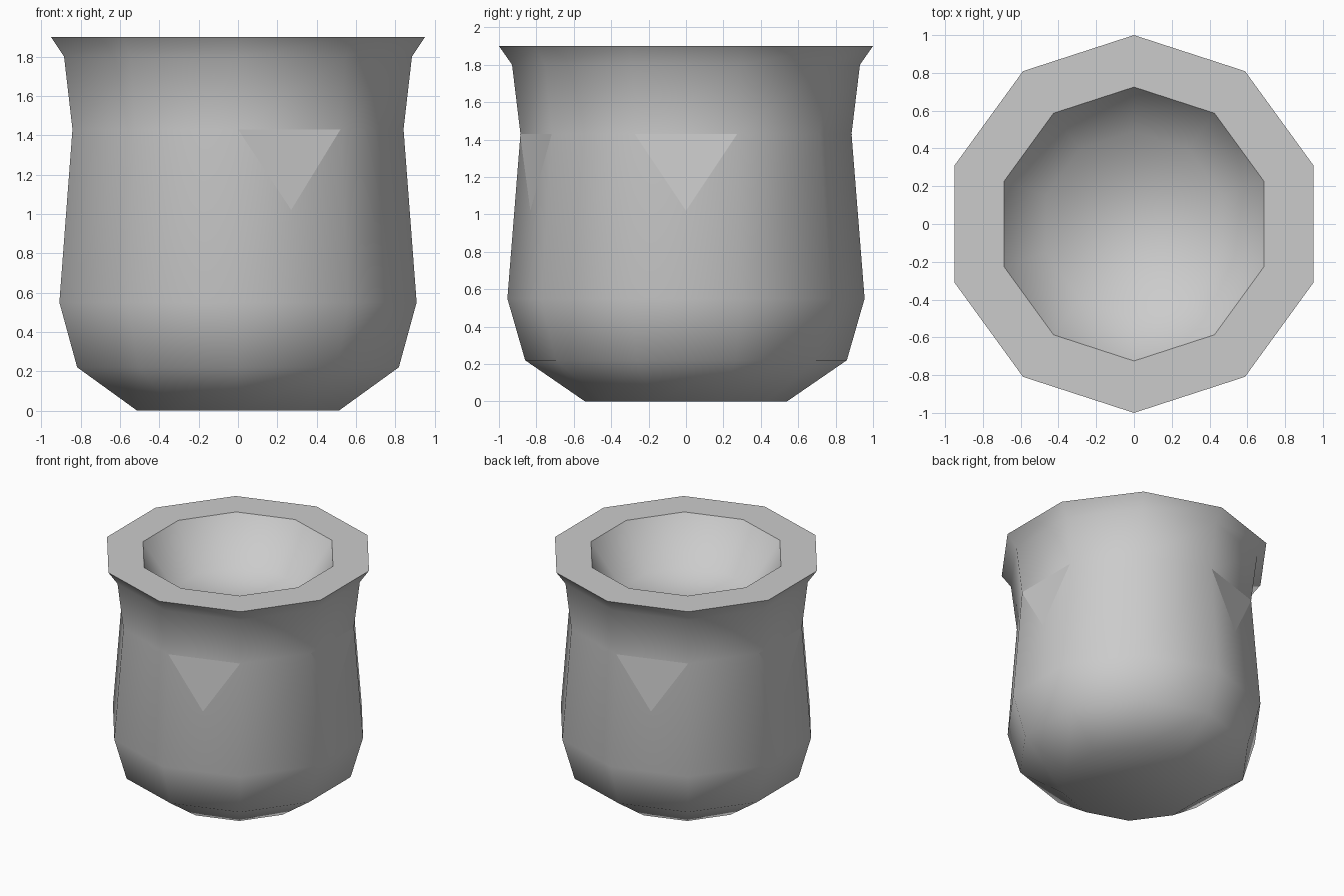
import bpy, bmesh
from math import sin, cos, radians

if "Cube" in bpy.data.objects:
    bpy.data.objects.remove(bpy.data.objects["Cube"])

SIDES = 10
# (radius, height) from the foot, up the outside, over the rim, down to the inner floor
PROFILE = [(0.54, 0), (0.86, 0.22), (0.955, 0.55), (0.885, 1.43), (0.93, 1.80),
           (1.0, 1.9), (0.725, 1.9), (0.49, 1.56)]


def point(radius, z, degrees):
    a = radians(degrees)
    return (radius * cos(a), radius * sin(a), z)


def add_object(name, bm):
    mesh = bpy.data.meshes.new(name)
    bm.to_mesh(mesh)
    bm.free()
    obj = bpy.data.objects.new(name, mesh)
    bpy.context.collection.objects.link(obj)
    return obj


# Ten-sided pot body with a shallow bowl
bm = bmesh.new()
rings = [[bm.verts.new(point(r, z, 90 + 360 / SIDES * i)) for i in range(SIDES)]
         for r, z in PROFILE]
for low, high in zip(rings, rings[1:]):
    for i in range(SIDES):
        j = (i + 1) % SIDES
        bm.faces.new((low[i], low[j], high[j], high[i]))
bm.faces.new(rings[0][::-1])
bm.faces.new(rings[-1])
bmesh.ops.recalc_face_normals(bm, faces=bm.faces)
for f in bm.faces:
    f.smooth = True
# Crisp edges on both sides of the flat rim
for ring in rings[5:7]:
    for i in range(SIDES):
        bm.edges.get((ring[i], ring[(i + 1) % SIDES])).smooth = False
add_object("pot_body", bm)

# Thin flat triangles lying on the side panels
bm = bmesh.new()
lift = 0.002
for angle in (-72, 0, 108, 180):
    tip_radius = 0.918 * cos(radians(18)) + lift
    corners = [point(0.885 + lift, 1.43, angle - 18),
               point(0.885 + lift, 1.43, angle + 18),
               point(tip_radius, 1.02, angle)]
    bm.faces.new([bm.verts.new(c) for c in (corners[0], corners[1], corners[2])])
    bm.faces.ensure_lookup_table()
    if bm.faces[-1].normal.dot(bm.faces[-1].calc_center_median()) < 0:
        bm.faces[-1].normal_flip()
bm.normal_update()
for f in bm.faces:
    c = f.calc_center_median()
    if f.normal.x * c.x + f.normal.y * c.y < 0:
        f.normal_flip()
add_object("side_triangles", bm)
